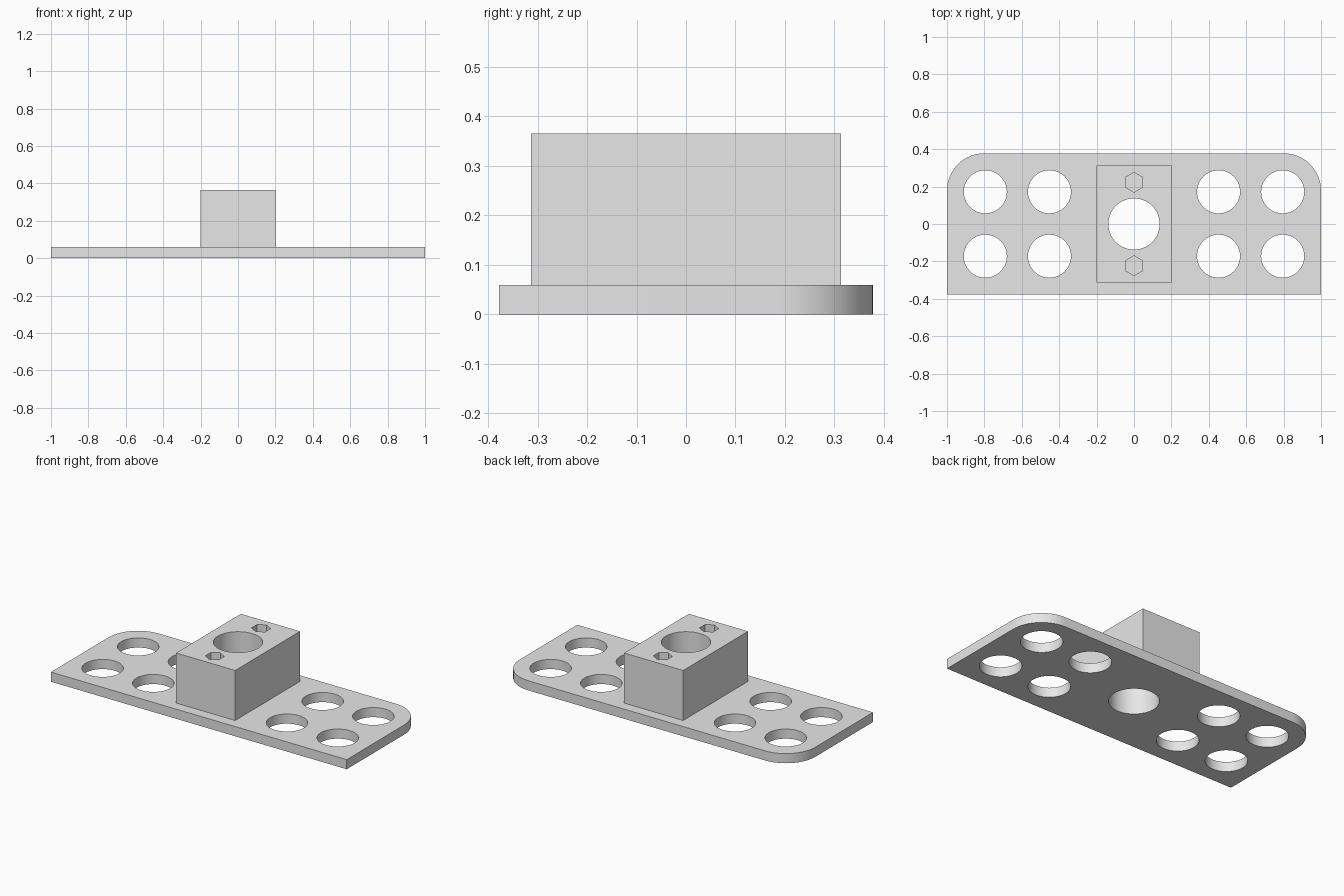
import bpy, bmesh
from math import pi, sin, cos, radians

cube = bpy.data.objects.get("Cube")
if cube:
    bpy.data.objects.remove(cube, do_unlink=True)

# Sizes
HALF_X, HALF_Y, PLATE_T = 1.0, 0.378, 0.059
BLOCK_X, BLOCK_Y, TOP = 0.2, 0.313, 0.365
CORNER_R, SEGMENTS = 0.2, 64

grey = bpy.data.materials.new("light_grey")
grey.use_nodes = True
grey.diffuse_color = (0.8, 0.8, 0.8, 1)
grey.node_tree.nodes["Principled BSDF"].inputs["Base Color"].default_value = grey.diffuse_color


def prism(name, outline, z0, z1):
    """Extrude a closed counter-clockwise outline from z0 up to z1."""
    bm = bmesh.new()
    face = bm.faces.new([bm.verts.new((x, y, z0)) for x, y in outline])
    grown = bmesh.ops.extrude_face_region(bm, geom=[face])["geom"]
    top = [v for v in grown if isinstance(v, bmesh.types.BMVert)]
    bmesh.ops.translate(bm, verts=top, vec=(0, 0, z1 - z0))
    bmesh.ops.recalc_face_normals(bm, faces=bm.faces)
    mesh = bpy.data.meshes.new(name)
    bm.to_mesh(mesh)
    bm.free()
    mesh.materials.append(grey)
    obj = bpy.data.objects.new(name, mesh)
    bpy.context.collection.objects.link(obj)
    return obj


def arc(cx, cy, r, start, end, n):
    step = (end - start) / n
    return [(cx + r * cos(start + i * step), cy + r * sin(start + i * step))
            for i in range(n + 1)]


def ring(cx, cy, r, n, start=0.0):
    return arc(cx, cy, r, start, start + 2 * pi, n)[:-1]


def combine(target, tool, operation):
    mod = target.modifiers.new(operation.lower(), "BOOLEAN")
    mod.operation, mod.solver, mod.object = operation, "EXACT", tool
    bpy.context.view_layer.objects.active = target
    bpy.ops.object.modifier_apply(modifier=mod.name)
    bpy.data.objects.remove(tool, do_unlink=True)


# Base plate: square front corners, rounded back corners
cx, cy = HALF_X - CORNER_R, HALF_Y - CORNER_R
outline = [(-HALF_X, -HALF_Y), (HALF_X, -HALF_Y)]
outline += arc(cx, cy, CORNER_R, 0, pi / 2, 16)
outline += arc(-cx, cy, CORNER_R, pi / 2, pi, 16)
bracket = prism("mounting_bracket", outline, 0, PLATE_T)

# Raised block fused into the plate
block = prism("raised_block", [(-BLOCK_X, -BLOCK_Y), (BLOCK_X, -BLOCK_Y),
                               (BLOCK_X, BLOCK_Y), (-BLOCK_X, BLOCK_Y)], PLATE_T / 2, TOP)
combine(bracket, block, "UNION")

# Central bore through block and plate
combine(bracket, prism("bore_cutter", ring(0, 0, 0.137, SEGMENTS), -0.1, 0.5), "DIFFERENCE")

# Four round holes in each wing
for x in (-0.795, -0.452, 0.452, 0.795):
    for y in (-0.172, 0.172):
        hole = prism("hole_cutter", ring(x, y, 0.115, SEGMENTS), -0.1, 0.2)
        combine(bracket, hole, "DIFFERENCE")

# Blind hexagonal pockets in the block top
for y in (-0.223, 0.223):
    pocket = prism("pocket_cutter", ring(0, y, 0.053, 6, pi / 2), TOP - 0.2, 0.5)
    combine(bracket, pocket, "DIFFERENCE")

# Smooth round walls, keep hard edges
bpy.ops.object.select_all(action="DESELECT")
bracket.select_set(True)
bpy.context.view_layer.objects.active = bracket
bpy.ops.object.shade_smooth_by_angle(angle=radians(30))
